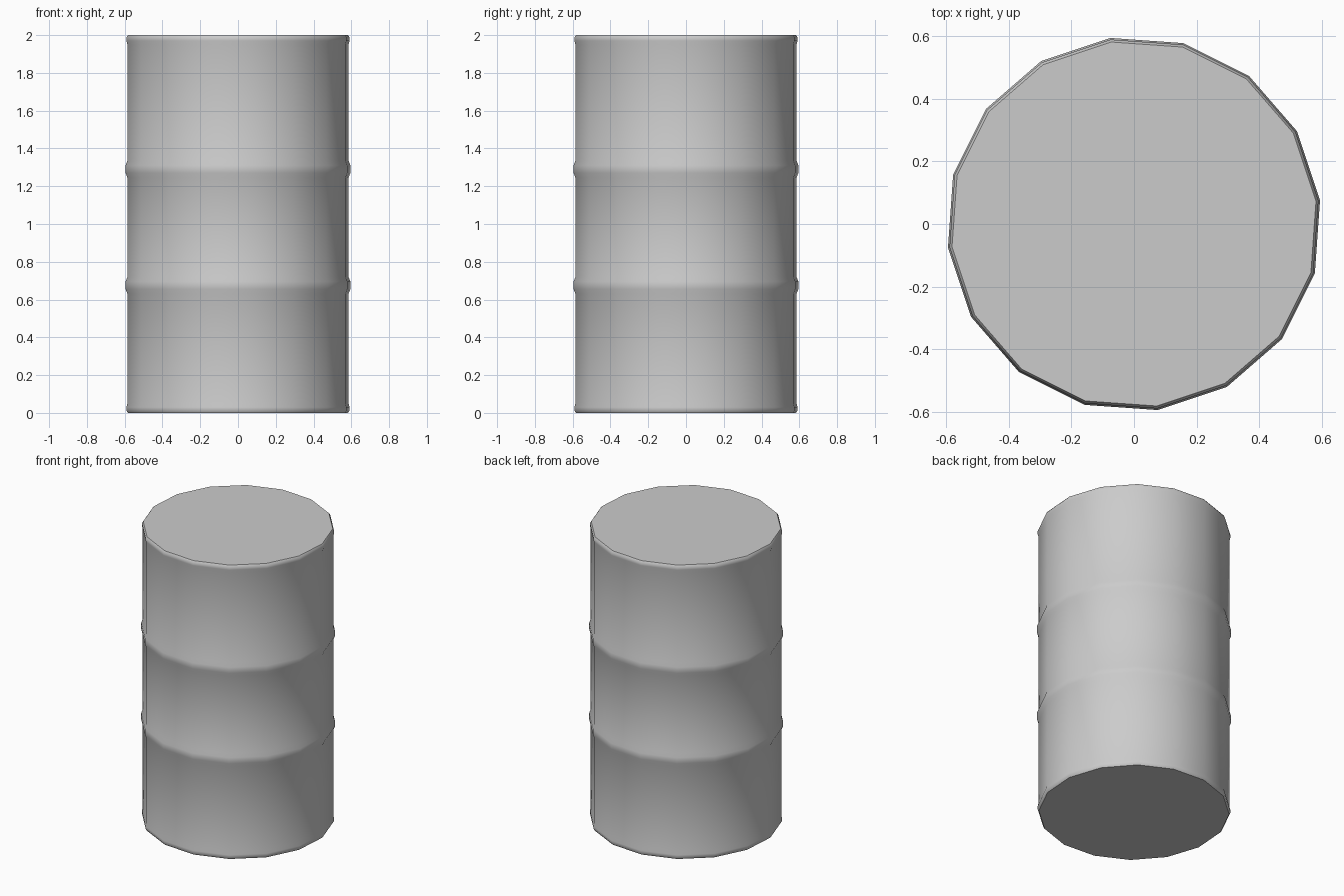
import bpy, bmesh, math

if "Cube" in bpy.data.objects:
    bpy.data.objects.remove(bpy.data.objects["Cube"])

SIDES = 16
TWIST = math.radians(7.2)
BODY, BULGE = 0.59, 0.6


def band(z):
    """Raised hoop pressed into the wall."""
    return [(BODY, z - 0.045), (BULGE, z - 0.02), (BULGE, z + 0.02), (BODY, z + 0.045)]


# Wall profile (radius, height): bottom rim, two hoops, top rim
profile = [(0.587, 0.0), (0.595, 0.012), (0.595, 0.03), (BODY, 0.05)]
profile += band(0.675) + band(1.29)
profile += [(BODY, 1.95), (0.595, 1.97), (0.595, 1.988), (0.587, 2.0)]

bm = bmesh.new()
rings = []
for r, z in profile:
    angles = [TWIST + 2 * math.pi * i / SIDES for i in range(SIDES)]
    rings.append([bm.verts.new((r * math.cos(a), r * math.sin(a), z)) for a in angles])

# Wall
for low, high in zip(rings, rings[1:]):
    for i in range(SIDES):
        j = (i + 1) % SIDES
        bm.faces.new((low[i], low[j], high[j], high[i]))

# Flat lids
bm.faces.new(rings[0][::-1])
bm.faces.new(rings[-1])

mesh = bpy.data.meshes.new("barrel")
bm.to_mesh(mesh)
bm.free()
barrel = bpy.data.objects.new("barrel", mesh)
bpy.context.collection.objects.link(barrel)

# Smooth wall, crisp lid edges
bpy.context.view_layer.objects.active = barrel
barrel.select_set(True)
bpy.ops.object.shade_smooth_by_angle(angle=math.radians(40))
